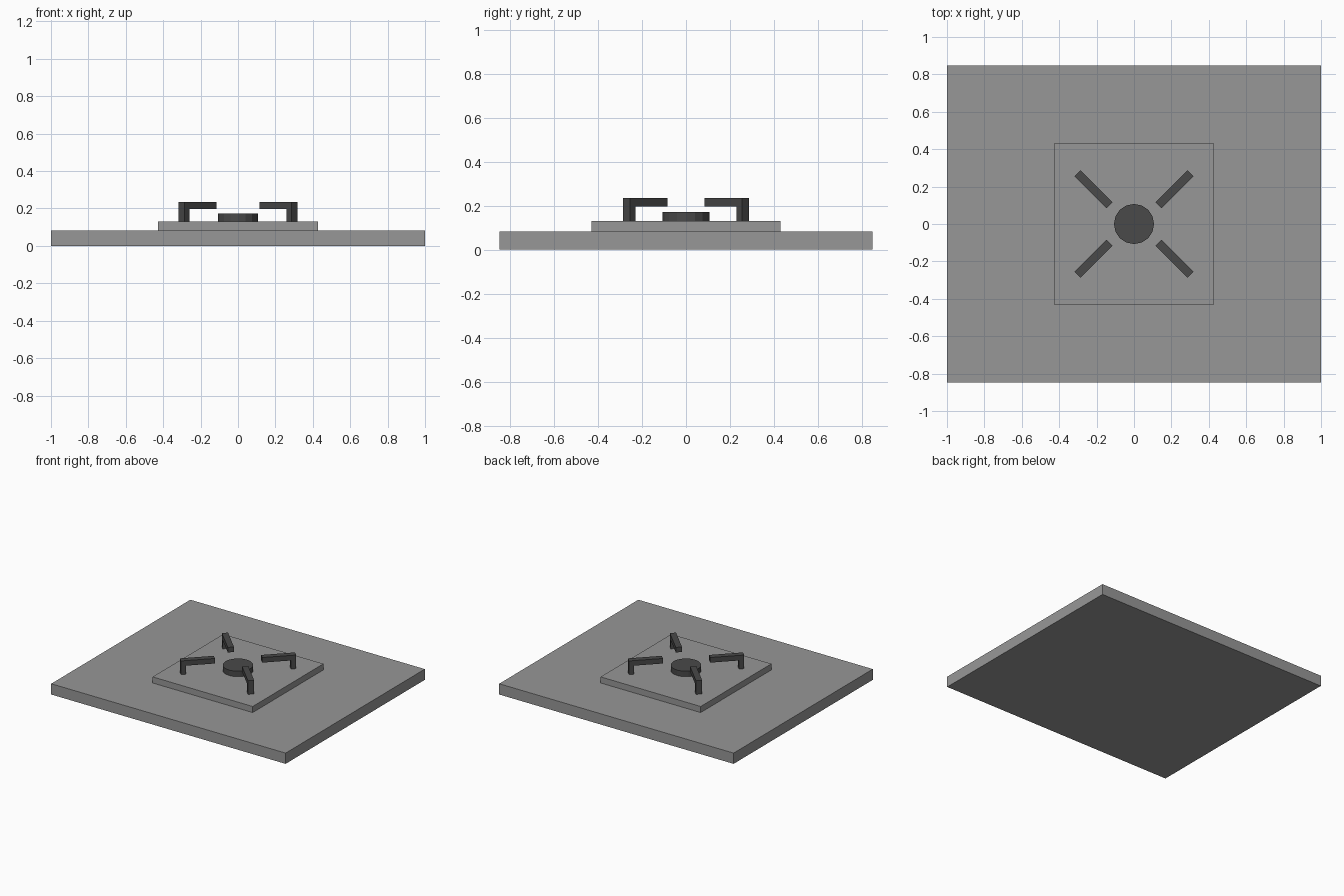
import bpy
import bmesh
from math import radians
from mathutils import Matrix, Vector

cube = bpy.data.objects.get("Cube")
if cube:
    bpy.data.objects.remove(cube, do_unlink=True)


def make_material(name, value):
    mat = bpy.data.materials.new(name)
    mat.use_nodes = True
    colour = (value, value, value, 1)
    mat.diffuse_color = colour
    mat.node_tree.nodes["Principled BSDF"].inputs["Base Color"].default_value = colour
    return mat


def make_object(name, bm, mat):
    bmesh.ops.recalc_face_normals(bm, faces=bm.faces)
    mesh = bpy.data.meshes.new(name)
    bm.to_mesh(mesh)
    bm.free()
    mesh.materials.append(mat)
    obj = bpy.data.objects.new(name, mesh)
    bpy.context.collection.objects.link(obj)
    return obj


def make_slab(name, half_x, half_y, bottom, top, mat):
    bm = bmesh.new()
    place = Matrix.Translation((0, 0, (bottom + top) / 2))
    size = Matrix.Diagonal((half_x * 2, half_y * 2, top - bottom, 1))
    bmesh.ops.create_cube(bm, size=1, matrix=place @ size)
    return make_object(name, bm, mat)


grey = make_material("mid grey", 0.31)
dark = make_material("dark grey", 0.067)

BASE_TOP, PLATE_TOP, BURNER_TOP = 0.083, 0.13, 0.172

# Wide base with a raised plate
make_slab("base_slab", 1, 0.848, 0, BASE_TOP, grey)
make_slab("raised_plate", 0.427, 0.431, BASE_TOP, PLATE_TOP, grey)

# Central burner disc
bm = bmesh.new()
bmesh.ops.create_cone(
    bm, cap_ends=True, segments=16, radius1=0.107, radius2=0.107,
    depth=BURNER_TOP - PLATE_TOP,
    matrix=Matrix.Translation((0, 0, (BURNER_TOP + PLATE_TOP) / 2)))
make_object("burner_disc", bm, dark)

# One L-shaped prong, its arm pointing at the burner, mirrored to four
WIDTH, LENGTH, LEG, ARM_BOTTOM, PRONG_TOP = 0.044, 0.241, 0.037, 0.196, 0.235
profile = [(0, ARM_BOTTOM), (LENGTH - LEG, ARM_BOTTOM), (LENGTH - LEG, PLATE_TOP),
           (LENGTH, PLATE_TOP), (LENGTH, PRONG_TOP), (0, PRONG_TOP)]
bm = bmesh.new()
side = bm.faces.new([bm.verts.new((u, -WIDTH / 2, z)) for u, z in profile])
extruded = bmesh.ops.extrude_face_region(bm, geom=[side], use_keep_orig=True)
moved = [v for v in extruded["geom"] if isinstance(v, bmesh.types.BMVert)]
bmesh.ops.translate(bm, verts=moved, vec=Vector((0, WIDTH, 0)))
placement = Matrix.Translation((0.131, 0.1005, 0)) @ Matrix.Rotation(radians(45), 4, "Z")
bmesh.ops.transform(bm, matrix=placement, verts=bm.verts)
prongs = make_object("support_prongs", bm, dark)
mirror = prongs.modifiers.new("four_corners", "MIRROR")
mirror.use_axis = (True, True, False)
mirror.use_mirror_merge = False
